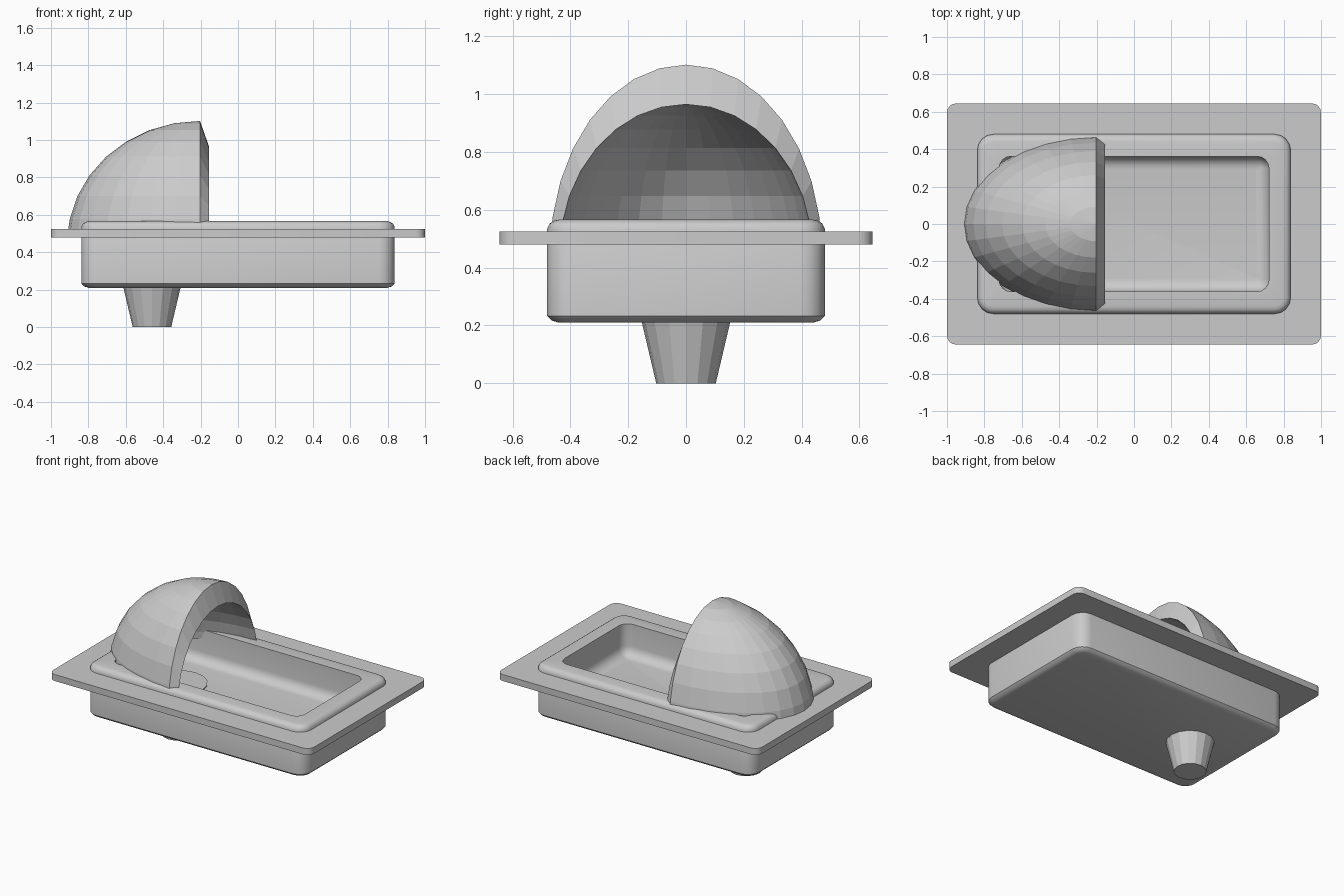
import bpy, bmesh
from math import sin, cos, asin, pi

if "Cube" in bpy.data.objects:
    bpy.data.objects.remove(bpy.data.objects["Cube"])


def rounded_rect(hx, hy, r, z, n=5):
    pts = []
    for q, (sx, sy) in enumerate([(1, 1), (-1, 1), (-1, -1), (1, -1)]):
        for i in range(n):
            a = pi / 2 * (q + i / (n - 1))
            pts.append((sx * (hx - r) + r * cos(a), sy * (hy - r) + r * sin(a), z))
    return pts


def finish(name, bm, angle=None):
    bmesh.ops.recalc_face_normals(bm, faces=bm.faces[:])
    mesh = bpy.data.meshes.new(name)
    bm.to_mesh(mesh)
    bm.free()
    ob = bpy.data.objects.new(name, mesh)
    bpy.context.collection.objects.link(ob)
    if angle:
        bpy.ops.object.select_all(action='DESELECT')
        ob.select_set(True)
        bpy.context.view_layer.objects.active = ob
        bpy.ops.object.shade_smooth_by_angle(angle=angle)
    return ob


def loft(name, loops, ring=False, angle=None):
    """Skin closed loops; cap both ends, or join last to first when ring."""
    bm = bmesh.new()
    rows = [[bm.verts.new(p) for p in loop] for loop in loops]
    n = len(rows[0])
    pairs = list(zip(rows, rows[1:])) + ([(rows[-1], rows[0])] if ring else [])
    for a, b in pairs:
        for i in range(n):
            j = (i + 1) % n
            bm.faces.new((a[i], a[j], b[j], b[i]))
    if not ring:
        bm.faces.new(rows[0])
        bm.faces.new(rows[-1])
    return finish(name, bm, angle)


# Floor flange, open in the middle where the basin sits
loft("floor_flange", [rounded_rect(1, .645, .05, .48), rounded_rect(1, .645, .05, .525),
                      rounded_rect(.78, .42, .05, .525), rounded_rect(.78, .42, .05, .48)],
     ring=True, angle=.6)

# Basin: outer shell, rolled rim, inner wall, curved foot, floor
HX, HY = .8375, .48
loops = [rounded_rect(HX - d, HY - d, .085 - d, z) for d, z in
         [(.04, .21), (.015, .217), (0, .232), (0, .535), (.008, .552), (.022, .562), (.04, .566)]]
loops.append(rounded_rect(.722, .362, .065, .566))
R = .068
for i in range(6):
    a = pi / 2 * i / 5
    d = R * (1 - cos(a))
    loops.append(rounded_rect(.722 - d, .362 - d, max(.065 - d, .008), .345 + R * (1 - sin(a))))
loft("basin", loops, angle=.6)

# Tapered drain outlet, its top just showing in the basin floor
bpy.ops.mesh.primitive_cone_add(vertices=16, radius1=.103, radius2=.187, depth=.355,
                                location=(-.46, 0, .1775))
bpy.context.object.name = "drain_outlet"

# Splash hood: faceted half dome with a thick slanted front edge
SEG, RINGS, CZ = 16, 8, .45


def half_dome(bm, cx, rx, ry, rz):
    rows = []
    for k in range(RINGS):
        e = k * pi / 2 / RINGS if k else asin(.05 / rz)
        rows.append([bm.verts.new((cx - rx * cos(e) * sin(pi * i / SEG),
                                   ry * cos(e) * cos(pi * i / SEG), CZ + rz * sin(e)))
                     for i in range(SEG + 1)])
    top = bm.verts.new((cx, 0, CZ + rz))
    for a, b in zip(rows, rows[1:]):
        for i in range(SEG):
            bm.faces.new((a[i], a[i + 1], b[i + 1], b[i]))
    for i in range(SEG):
        bm.faces.new((rows[-1][i], rows[-1][i + 1], top))
    edge = [r[0] for r in rows] + [top] + [r[-1] for r in reversed(rows)]
    return rows[0], edge


bm = bmesh.new()
foot_o, edge_o = half_dome(bm, -.203, .71, .47, .652)
foot_i, edge_i = half_dome(bm, -.155, .69, .437, .515)
for a, b in ((foot_o, foot_i), (edge_o, edge_i)):
    for i in range(len(a) - 1):
        bm.faces.new((a[i], a[i + 1], b[i + 1], b[i]))
finish("splash_hood", bm)
